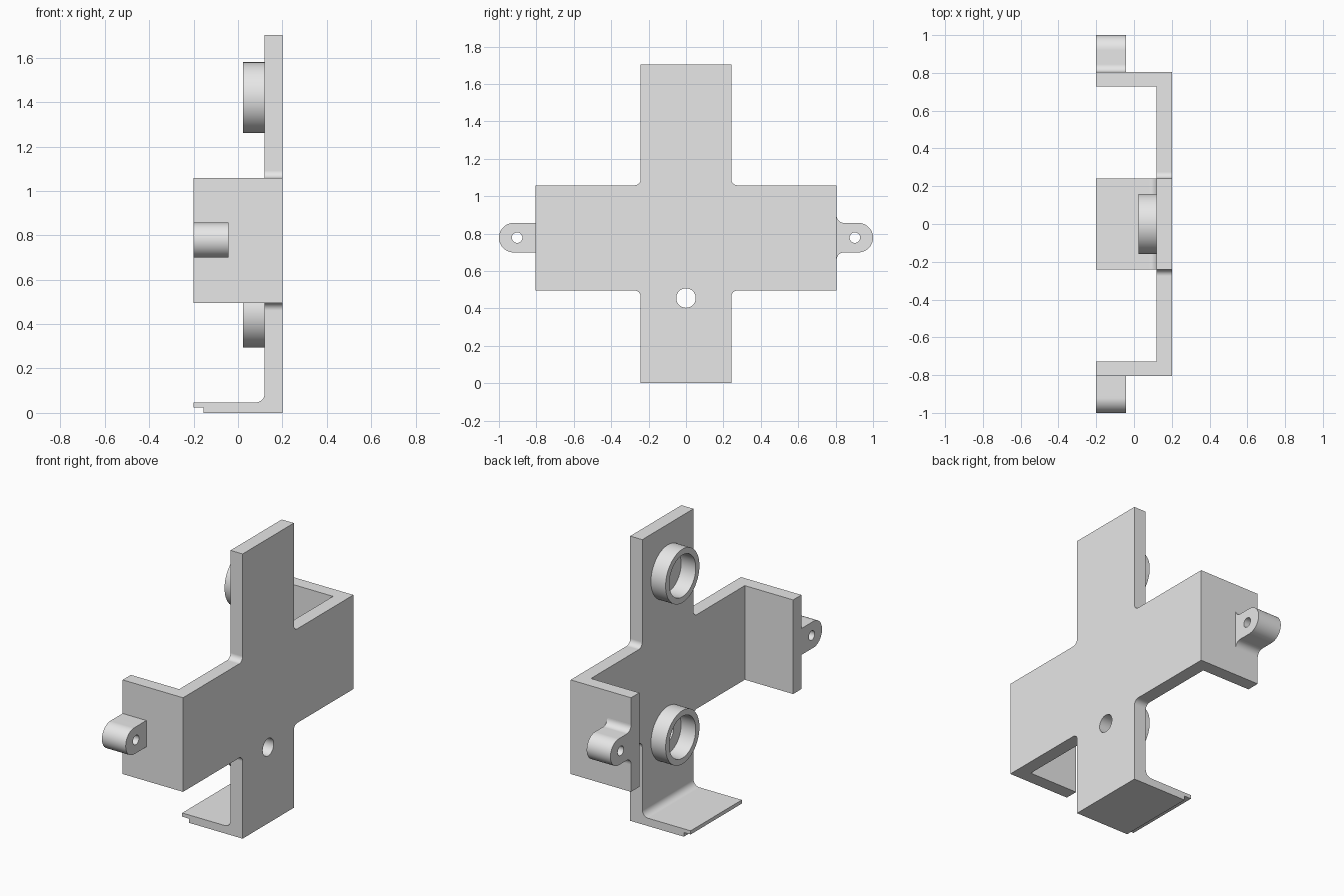
import bpy
import bmesh
from math import cos, sin, pi, radians
from mathutils import Vector

cube = bpy.data.objects.get("Cube")
if cube:
    bpy.data.objects.remove(cube, do_unlink=True)

grey = bpy.data.materials.new("plain grey")
grey.use_nodes = True
COLOUR = (0.8, 0.8, 0.8, 1)
grey.diffuse_color = COLOUR
for node in grey.node_tree.nodes:
    if node.type == 'BSDF_PRINCIPLED':
        node.inputs["Base Color"].default_value = COLOUR


def circle(u, v, r, n=48):
    return [Vector((u + r * cos(2 * pi * i / n), v + r * sin(2 * pi * i / n))) for i in range(n)]


def rounded(corners, steps=12):
    """Outline from (u, v) corners; a third value rounds that right angle."""
    out = []
    for i, c in enumerate(corners):
        p = Vector(c[:2])
        pts = [p]
        if len(c) == 3:
            r = c[2]
            a = (Vector(corners[i - 1][:2]) - p).normalized()
            b = (Vector(corners[(i + 1) % len(corners)][:2]) - p).normalized()
            mid = p + (a + b) * r
            angles = [pi / 2 * k / steps for k in range(steps + 1)]
            pts = [mid - r * (b * cos(t) + a * sin(t)) for t in angles]
        for q in pts:
            if not out or (q - out[-1]).length > 1e-4:
                out.append(q)
    if (out[0] - out[-1]).length < 1e-4:
        out.pop()
    return out


def prism(name, loops, axis, lo, hi):
    """Fill an outline (further loops are holes) and extrude it along x or y."""
    def place(p, w):
        return (w, p.x, p.y) if axis == 'x' else (p.x, w, p.y)
    bm = bmesh.new()
    for loop in loops:
        vs = [bm.verts.new(place(p, lo)) for p in loop]
        for i, v in enumerate(vs):
            bm.edges.new((vs[i - 1], v))
    bmesh.ops.triangle_fill(bm, edges=bm.edges[:], use_beauty=True)
    ext = bmesh.ops.extrude_face_region(bm, geom=bm.faces[:], use_keep_orig=True)
    moved = [g for g in ext["geom"] if isinstance(g, bmesh.types.BMVert)]
    bmesh.ops.translate(bm, verts=moved, vec=Vector(place(Vector((0, 0)), hi - lo)))
    bmesh.ops.recalc_face_normals(bm, faces=bm.faces[:])
    mesh = bpy.data.meshes.new(name)
    bm.to_mesh(mesh)
    bm.free()
    mesh.materials.append(grey)
    obj = bpy.data.objects.new(name, mesh)
    bpy.context.collection.objects.link(obj)
    bpy.ops.object.select_all(action='DESELECT')
    obj.select_set(True)
    bpy.context.view_layer.objects.active = obj
    bpy.ops.object.shade_smooth_by_angle(angle=radians(30))
    weighted = obj.modifiers.new("even shading", 'WEIGHTED_NORMAL')
    weighted.keep_sharp = True
    return obj


BACK, FACE, FRONT = 0.2, 0.12, -0.2     # plate outside, plate inside, open edge
STEM, ARM = 0.242, 0.805                # half widths
LOW, HIGH, TOP = 0.495, 1.058, 1.703    # arm heights and stem top
FILLET = 0.033
LOWER_RING, UPPER_RING = 0.455, 1.42

# Cross-shaped back plate with a round hole
half = [(STEM, 0), (STEM, LOW, FILLET), (ARM, LOW),
        (ARM, HIGH), (STEM, HIGH, FILLET), (STEM, TOP)]
other = [(-c[0],) + c[1:] for c in reversed(half)]
prism("cross_plate", [rounded(half + other), circle(0, LOWER_RING, 0.052)], 'x', FACE, BACK)

# Side walls
for side, s in (("left", 1), ("right", -1)):
    inner = 0.727
    wall = [(s * inner, LOW), (s * ARM, LOW), (s * ARM, HIGH), (s * inner, HIGH)]
    prism("side_wall_" + side, [rounded(wall)], 'x', FRONT, FACE)

# Mounting lugs, one blended into its wall with fillets
MID, R, BLEND = 0.778, 0.079, 0.04
tip = [(1, MID - R, R), (1, MID + R, R)]
filleted = [(ARM, MID - R - BLEND), (ARM, MID - R, BLEND)] + tip + \
           [(ARM, MID + R, BLEND), (ARM, MID + R + BLEND)]
plain = [(ARM, MID - R)] + tip + [(ARM, MID + R)]
plain = [(-c[0],) + c[1:] for c in plain]
for name, outline, s in (("lug_filleted", filleted, 1), ("lug_plain", plain, -1)):
    prism(name, [rounded(outline), circle(s * 0.903, MID, 0.028)], 'x', FRONT, -0.043)

# Raised rings on the inner face
for name, z in (("ring_lower", LOWER_RING), ("ring_upper", UPPER_RING)):
    prism(name, [circle(0, z, 0.16, 64), circle(0, z, 0.125, 64)], 'x', 0.023, FACE)

# Bottom shelf with a thin lip and a filleted inner corner
THICK = 0.047
shelf = [(FACE, 0), (-0.155, 0), (-0.155, 0.025), (FRONT, 0.025), (FRONT, THICK),
         (FACE, THICK, BLEND), (FACE, THICK + BLEND)]
prism("bottom_shelf", [rounded(shelf)], 'y', -STEM, STEM)
